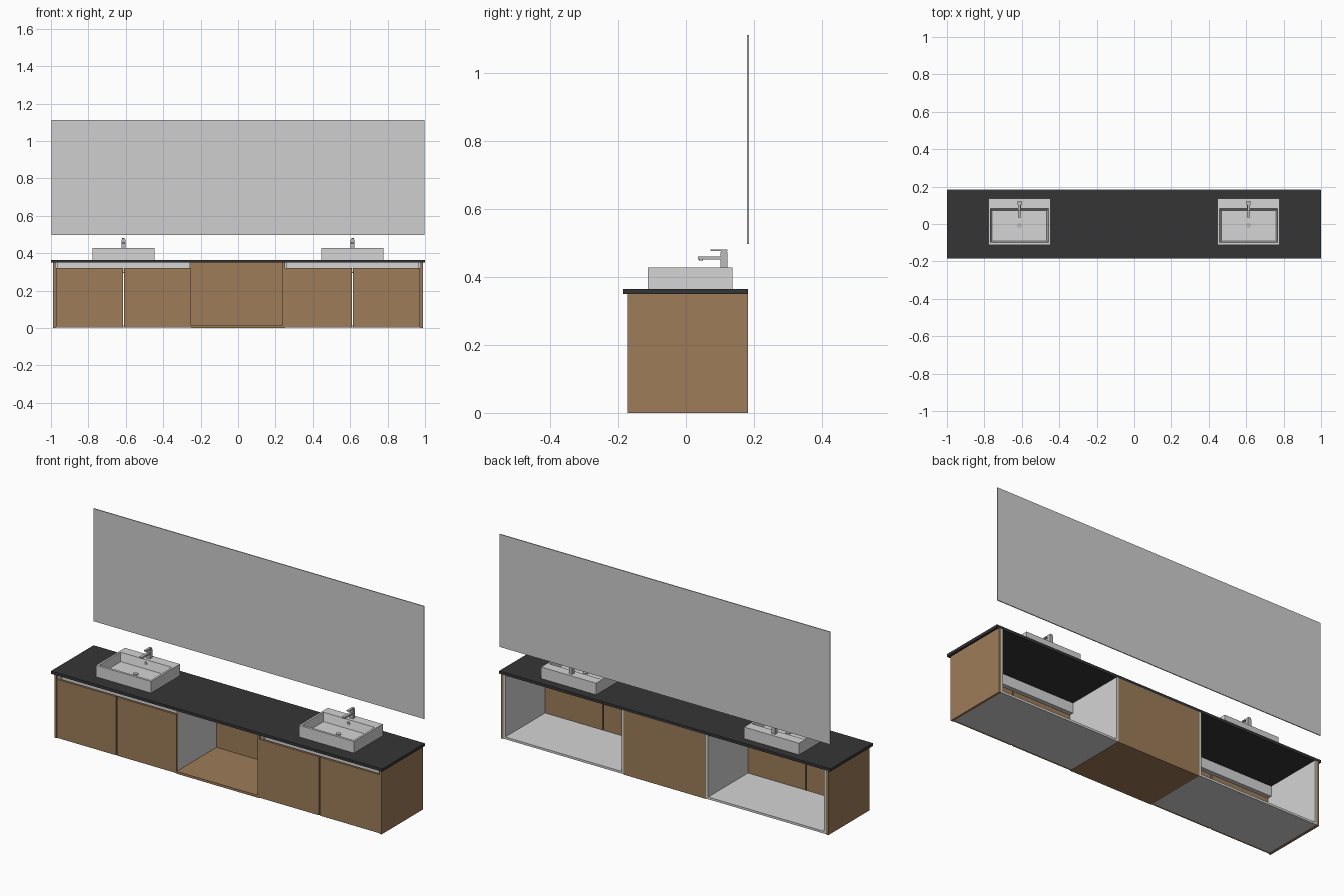
import bpy, bmesh, math
from mathutils import Matrix, Vector

if "Cube" in bpy.data.objects:
    bpy.data.objects.remove(bpy.data.objects["Cube"])


def material(name, rgb):
    m = bpy.data.materials.new(name)
    m.diffuse_color = (*rgb, 1)
    m.use_nodes = True
    m.node_tree.nodes["Principled BSDF"].inputs["Base Color"].default_value = m.diffuse_color
    return m


WOOD = material("oak_wood", (0.34, 0.20, 0.098))
WHITE = material("white", (0.66, 0.66, 0.66))
STONE = material("dark_stone", (0.036, 0.036, 0.036))
MIRROR = material("mirror_glass", (0.62, 0.62, 0.62))
METAL = material("brushed_metal", (0.5, 0.5, 0.5))


def finish(name, bm, mat):
    bmesh.ops.recalc_face_normals(bm, faces=bm.faces[:])
    me = bpy.data.meshes.new(name)
    bm.to_mesh(me)
    bm.free()
    me.materials.append(mat)
    ob = bpy.data.objects.new(name, me)
    bpy.context.collection.objects.link(ob)
    return ob


def box(name, x, y, z, mat):
    """Box from (min, max) ranges on each axis."""
    bm = bmesh.new()
    size = [abs(r[1] - r[0]) for r in (x, y, z)]
    mid = Vector([(r[0] + r[1]) / 2 for r in (x, y, z)])
    bmesh.ops.create_cube(bm, size=1, matrix=Matrix.Translation(mid) @ Matrix.Diagonal((*size, 1)))
    return finish(name, bm, mat)


def cylinder(name, loc, r, depth, mat, axis='Z'):
    bm = bmesh.new()
    rot = Matrix.Rotation(math.pi / 2, 4, 'X') if axis == 'Y' else Matrix()
    bmesh.ops.create_cone(bm, cap_ends=True, segments=24, radius1=r, radius2=r, depth=depth,
                          matrix=Matrix.Translation(loc) @ rot)
    ob = finish(name, bm, mat)
    bpy.context.view_layer.objects.active = ob
    ob.select_set(True)
    bpy.ops.object.shade_smooth_by_angle()
    ob.select_set(False)
    return ob


def basin(name, cx):
    """Rectangular vessel: nested rectangular loops, outside then down into the bowl."""
    loops = [(0.166, -0.112, 0.137, 0.365), (0.166, -0.112, 0.137, 0.428),
             (0.155, -0.099, 0.083, 0.428), (0.146, -0.090, 0.072, 0.383)]
    bm = bmesh.new()
    rings = [[bm.verts.new((cx + sx * h, y, z)) for sx, y in ((-1, a), (1, a), (1, b), (-1, b))]
             for h, a, b, z in loops]
    for lo, hi in zip(rings, rings[1:]):
        for i in range(4):
            j = (i + 1) % 4
            bm.faces.new((lo[i], lo[j], hi[j], hi[i]))
    bm.faces.new(rings[0][::-1])
    bm.faces.new(rings[-1])
    return finish(name, bm, WHITE)


# Worktop and wall mirror
box("worktop", (-1, 1), (-0.185, 0.183), (0.35, 0.365), STONE)
box("mirror", (-0.998, 0.998), (0.180, 0.185), (0.498, 1.113), MIRROR)

FRONT, DOOR_BACK, BACK = -0.172, -0.160, 0.183
for s, side in ((-1, "left"), (1, "right")):
    def sx(a, b):
        return tuple(sorted((s * a, s * b)))
    # Wooden end panel and open-backed white carcass
    box(side + "_end_panel", sx(0.975, 0.988), (FRONT, BACK), (0, 0.35), WOOD)
    box(side + "_carcass_outer_side", sx(0.963, 0.975), (DOOR_BACK, BACK), (0.002, 0.35), WHITE)
    box(side + "_carcass_inner_side", sx(0.25, 0.262), (DOOR_BACK, BACK), (0.002, 0.35), WHITE)
    box(side + "_carcass_floor", sx(0.262, 0.963), (DOOR_BACK, BACK), (0.002, 0.014), WHITE)
    # L-shaped finger rail behind the tops of the doors
    box(side + "_rail_upright", sx(0.262, 0.963), (-0.143, -0.137), (0.295, 0.35), WHITE)
    box(side + "_rail_ledge", sx(0.262, 0.963), (DOOR_BACK, -0.143), (0.295, 0.301), WHITE)
    # Pair of doors
    box(side + "_inner_door", sx(0.25, 0.610), (FRONT, DOOR_BACK), (0.003, 0.322), WOOD)
    box(side + "_outer_door", sx(0.616, 0.974), (FRONT, DOOR_BACK), (0.003, 0.322), WOOD)

    # Basin with drain and overflow
    cx = s * 0.6125
    basin(side + "_basin", cx)
    cylinder(side + "_drain", (cx, -0.008, 0.385), 0.013, 0.006, METAL)
    cylinder(side + "_overflow", (cx, 0.078, 0.410), 0.008, 0.008, METAL, 'Y')
    # Mixer tap
    box(side + "_tap_body", (cx - 0.010, cx + 0.010), (0.101, 0.122), (0.428, 0.474), METAL)
    box(side + "_tap_spout", (cx - 0.008, cx + 0.008), (0.035, 0.101), (0.452, 0.461), METAL)
    cylinder(side + "_tap_aerator", (cx, 0.044, 0.451), 0.006, 0.005, METAL)
    box(side + "_tap_neck", (cx - 0.009, cx + 0.009), (0.103, 0.121), (0.474, 0.477), METAL)
    box(side + "_tap_lever", (cx - 0.007, cx + 0.007), (0.072, 0.122), (0.477, 0.482), METAL)

# Central open niche
box("niche_floor", (-0.25, 0.25), (FRONT, BACK), (0, 0.013), WOOD)
box("niche_back", (-0.25, 0.24), (0.171, BACK), (0.013, 0.35), WOOD)
box("niche_right_side", (0.238, 0.25), (FRONT, BACK), (0.013, 0.35), WOOD)
